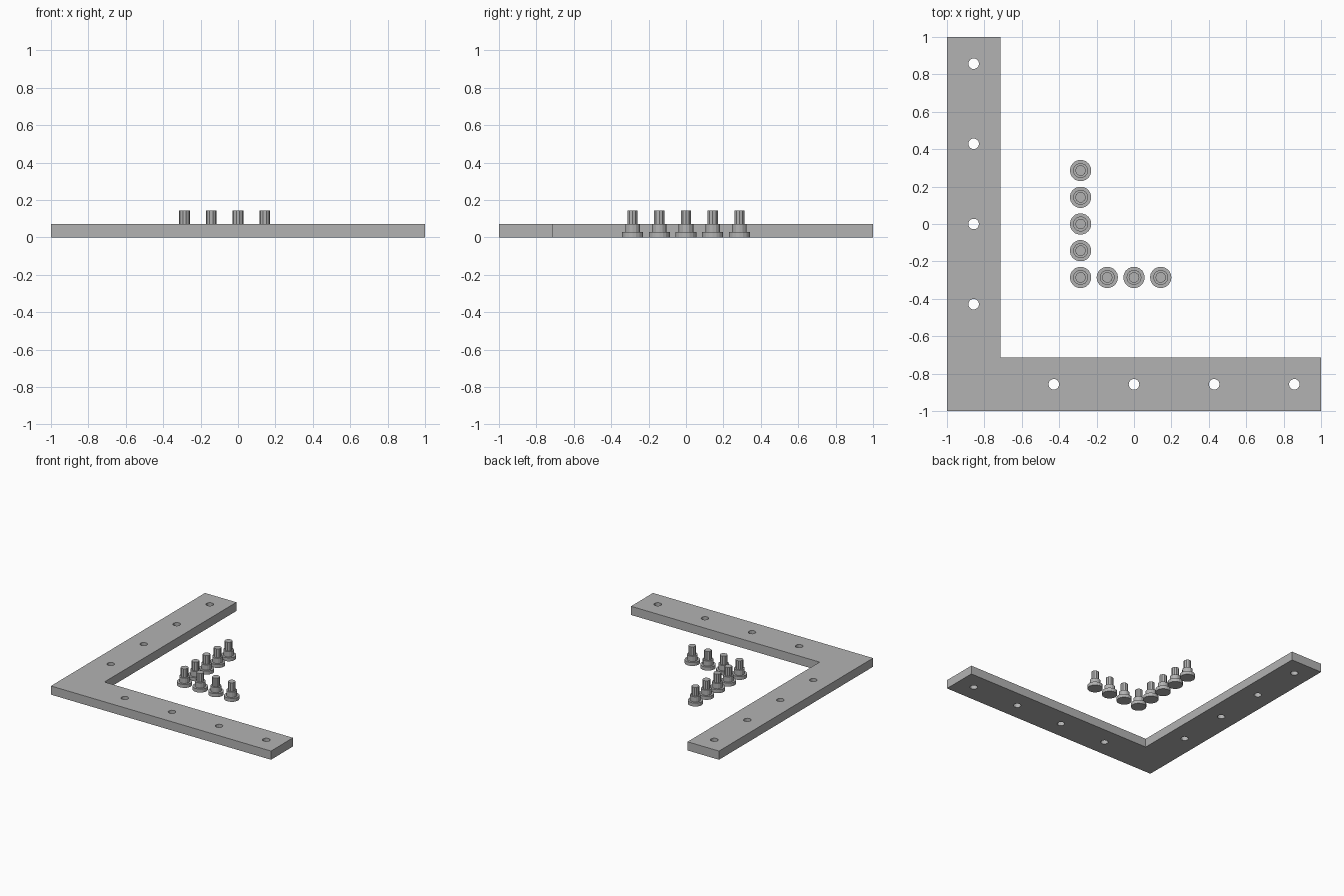
import bpy, bmesh, math

cube = bpy.data.objects.get("Cube")
if cube:
    bpy.data.objects.remove(cube, do_unlink=True)

U = 1 / 70          # one design unit
THICK = 5 * U

grey = bpy.data.materials.new("plain_grey")
grey.use_nodes = True
colour = (0.45, 0.45, 0.45, 1)
grey.diffuse_color = colour
grey.node_tree.nodes["Principled BSDF"].inputs["Base Color"].default_value = colour


def make_object(name, bm):
    bmesh.ops.recalc_face_normals(bm, faces=bm.faces[:])
    mesh = bpy.data.meshes.new(name)
    bm.to_mesh(mesh)
    bm.free()
    mesh.materials.append(grey)
    obj = bpy.data.objects.new(name, mesh)
    bpy.context.collection.objects.link(obj)
    return obj


def ring(bm, radius, z, sides, x=0, y=0):
    return [bm.verts.new((x + radius * math.cos(math.tau * i / sides),
                          y + radius * math.sin(math.tau * i / sides), z))
            for i in range(sides)]


def add_cylinder(bm, radius, z0, z1, sides, x=0, y=0):
    low, high = ring(bm, radius, z0, sides, x, y), ring(bm, radius, z1, sides, x, y)
    bm.faces.new(low[::-1])
    bm.faces.new(high)
    for i in range(sides):
        j = (i + 1) % sides
        bm.faces.new((low[i], low[j], high[j], high[i]))


# L-shaped plate
bm = bmesh.new()
inner = -50 * U
outline = [(-1, -1), (1, -1), (1, inner), (inner, inner), (inner, 1), (-1, 1)]
base = bm.faces.new([bm.verts.new((x, y, 0)) for x, y in outline])
top = bmesh.ops.extrude_face_region(bm, geom=[base])["geom"]
bmesh.ops.translate(bm, vec=(0, 0, THICK),
                    verts=[g for g in top if isinstance(g, bmesh.types.BMVert)])
plate = make_object("corner_plate", bm)

# Peg holes along both arms
bm = bmesh.new()
for step in (-30, 0, 30, 60):
    for x, y in ((-60, step), (step, -60)):
        add_cylinder(bm, 2 * U, -THICK, 2 * THICK, 14, x * U, y * U)
cutter = make_object("hole_cutter", bm)
cutter.hide_render = True
cutter.hide_viewport = True
cut = plate.modifiers.new("peg_holes", "BOOLEAN")
cut.operation = "DIFFERENCE"
cut.solver = "EXACT"
cut.object = cutter
bpy.context.view_layer.update()
cut_mesh = bpy.data.meshes.new_from_object(
    plate.evaluated_get(bpy.context.evaluated_depsgraph_get()))
plate.modifiers.clear()
plate.data = cut_mesh
bpy.data.objects.remove(cutter, do_unlink=True)

# Stepped pegs: wide foot, collar and pin
bm = bmesh.new()
add_cylinder(bm, 4 * U, 0, 2 * U, 18)
add_cylinder(bm, 2.8 * U, 2 * U, 5 * U, 14)
add_cylinder(bm, 2 * U, 5 * U, 10 * U, 10)
first_peg = make_object("peg_1", bm)

spots = [(-20, y) for y in range(-20, 21, 10)] + [(x, -20) for x in (-10, 0, 10)]
for number, (x, y) in enumerate(spots, 1):
    peg = first_peg
    if number > 1:
        peg = bpy.data.objects.new(f"peg_{number}", first_peg.data)
        bpy.context.collection.objects.link(peg)
    peg.location = (x * U, y * U, 0)
